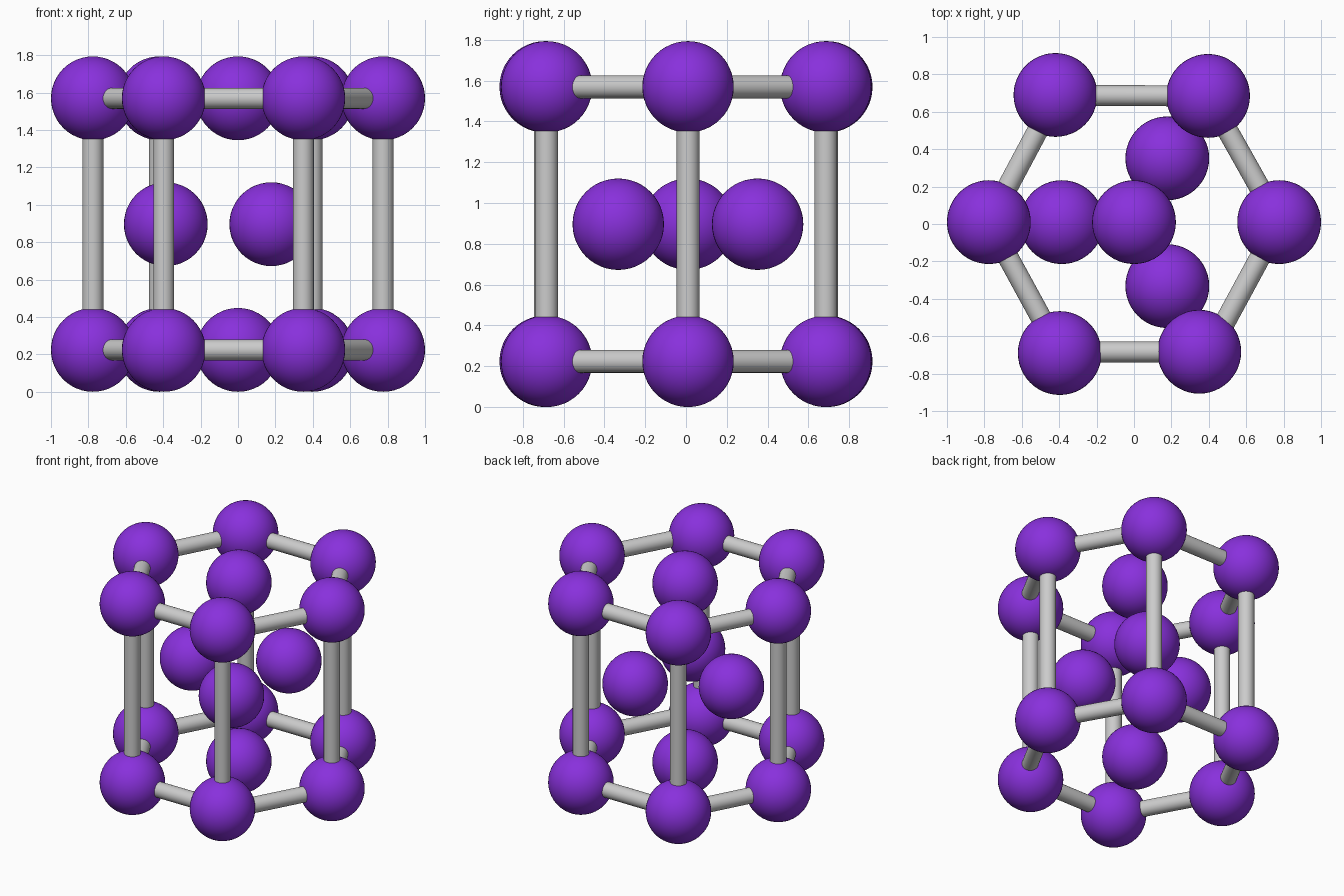
import bpy
from mathutils import Vector

if "Cube" in bpy.data.objects:
    bpy.data.objects.remove(bpy.data.objects["Cube"])

R, ROD = 0.224, 0.056
Z_LOW, Z_MID, Z_TOP = 0.224, 0.896, 1.569

purple = bpy.data.materials.new("purple")
purple.diffuse_color = (0.25, 0.03, 0.72, 1)
purple.use_nodes = True
purple.node_tree.nodes["Principled BSDF"].inputs["Base Color"].default_value = purple.diffuse_color


def smooth(name):
    ob = bpy.context.object
    ob.name = name
    bpy.ops.object.shade_smooth_by_angle()
    return ob


def atom(name, x, y, z):
    bpy.ops.mesh.primitive_uv_sphere_add(segments=48, ring_count=24, radius=R, location=(x, y, z))
    smooth(name).data.materials.append(purple)


def rod(name, a, b):
    a, b = Vector(a), Vector(b)
    d = b - a
    bpy.ops.mesh.primitive_cylinder_add(vertices=32, radius=ROD, depth=d.length, location=(a + b) / 2,
                                        rotation=d.to_track_quat('Z', 'Y').to_euler())
    smooth(name)


# Hexagon corners of the atoms, and the slightly more regular ring of rods
corners = [(0.776, 0.01), (0.396, 0.685), (-0.42, 0.69),
           (-0.776, 0.01), (-0.397, -0.69), (0.349, -0.683)]
ring = [(0.776, 0.01), (0.396, 0.685), (-0.415, 0.687),
        (-0.776, 0.01), (-0.397, -0.684), (0.4, -0.684)]

# Top and bottom layers: six corner atoms, a centre atom, six rods
for layer, z in (("bottom", Z_LOW), ("top", Z_TOP)):
    atom(f"{layer}_centre_atom", 0, 0.01, z)
    for i, (x, y) in enumerate(corners):
        atom(f"{layer}_atom_{i}", x, y, z)
        rod(f"{layer}_rod_{i}", (*ring[i], z), (*ring[(i + 1) % 6], z))

# Vertical rods
for i, c in enumerate(corners):
    rod(f"upright_rod_{i}", (*c, Z_LOW), (*c, Z_TOP))

# Middle layer of three atoms
for i, (x, y) in enumerate([(-0.386, 0.01), (0.178, 0.351), (0.178, -0.332)]):
    atom(f"middle_atom_{i}", x, y, Z_MID)
